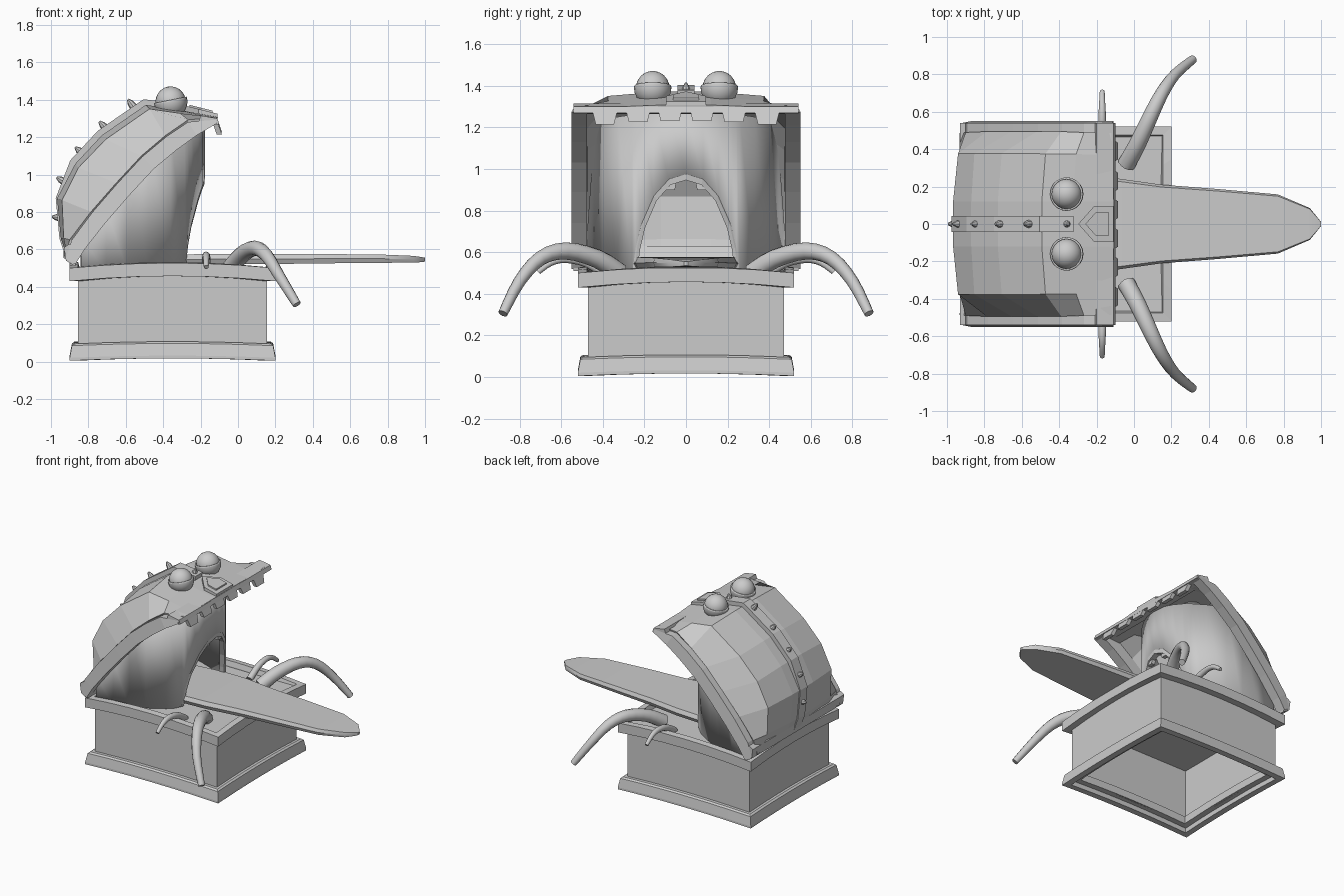
import bpy, bmesh, math
from mathutils import Vector, Matrix

if "Cube" in bpy.data.objects:
    bpy.data.objects.remove(bpy.data.objects["Cube"])

def make(name, verts, faces, smooth=None, solid=0):
    me = bpy.data.meshes.new(name)
    me.from_pydata([tuple(v) for v in verts], [], faces)
    bm = bmesh.new()
    bm.from_mesh(me)
    bmesh.ops.recalc_face_normals(bm, faces=bm.faces)
    bm.to_mesh(me)
    bm.free()
    ob = bpy.data.objects.new(name, me)
    bpy.context.collection.objects.link(ob)
    if smooth:
        bpy.ops.object.select_all(action='DESELECT')
        ob.select_set(True)
        bpy.context.view_layer.objects.active = ob
        bpy.ops.object.shade_smooth_by_angle(angle=math.radians(smooth))
    if solid:
        m = ob.modifiers.new("thickness", 'SOLIDIFY')
        m.thickness = solid
        m.offset = 0
    return ob

def loft(name, rings, closed=True, loop=False, caps=True, **kw):
    n, r = len(rings[0]), len(rings)
    faces = []
    for i in range(r if loop else r - 1):
        for j in range(n if closed else n - 1):
            a, b = i * n, (i + 1) % r * n
            k = (j + 1) % n
            faces.append((a + j, a + k, b + k, b + j))
    if closed and caps and not loop:
        faces += [tuple(range(n)), tuple(range((r - 1) * n, r * n))]
    return make(name, [v for ring in rings for v in ring], faces, **kw)

CX = -0.35
QUAD = ((-1, -1), (1, -1), (1, 1), (-1, 1))
def frame(name, hx, hy, profile, bow):
    # sweep a (offset, z) profile around a rectangle, sides arched by bow
    rings, seg = [], 6
    for a, b in zip(QUAD, QUAD[1:] + QUAD[:1]):
        for i in range(seg):
            t = i / seg
            ux, uy = a[0] + (b[0] - a[0]) * t, a[1] + (b[1] - a[1]) * t
            s = 2 * t - 1
            rings.append([(CX + ux * (hx + o), uy * (hy + o), z + bow * (1 - s * s)) for o, z in profile])
    return loft(name, rings, loop=True)

# chest base
frame("base_trim", .55, .52, [(0, .005), (0, .02), (-.012, .085), (-.025, .095), (-.09, .095), (-.09, .04), (-.045, .04), (-.045, .005)], .012)
frame("chest_walls", .505, .47, [(0, .05), (0, .48), (-.03, .48), (-.03, .05)], 0)
frame("top_trim", .55, .52, [(0, .43), (0, .50), (-.045, .505), (-.055, .47), (-.055, .43)], .027)
loft("chest_floor", [[(CX + sx * .5, sy * .47, z) for sx, sy in QUAD] for z in (.46, .49)])

# lid curves in (x, z): rim edge, panel fold, crown; the band offsets the rim
rim = [(-.87, .52), (-.82, .60), (-.71, .74), (-.58, .89), (-.45, 1.03), (-.33, 1.13), (-.22, 1.21), (-.11, 1.275)]
fold = [(-.90, .56), (-.92, .66), (-.93, .86), (-.845, 1.03), (-.70, 1.18), (-.47, 1.34), (-.31, 1.315), (-.12, 1.285)]
crown = [(-.90, .56), (-.935, .66), (-.955, .87), (-.86, 1.05), (-.72, 1.20), (-.49, 1.36), (-.33, 1.335), (-.11, 1.295)]
band = []
for i, (x, z) in enumerate(rim):
    a, b = rim[max(i - 1, 0)], rim[min(i + 1, 7)]
    d = Vector((b[0] - a[0], b[1] - a[1])).normalized()
    w = (.06, .085, .09, .09, .09, .09, .085, .02)[i]
    band.append((x - d.y * w, z + d.x * w))

# lid shell, with sides dropping to the rim bands
rings = []
for r, s, c in zip(band, fold, crown):
    pts = [(r[0], .485, r[1]), (s[0], .37, s[1])]
    rings.append(pts + [(c[0], .12, c[1]), (c[0], -.12, c[1])] + [(x, -y, z) for x, y, z in reversed(pts)])
loft("lid_shell", rings, closed=False, solid=.025)

# lid rim bands on both sides
for side in (-1, 1):
    loft("lid_side_band", [[(x, side * .475, z), (x, side * .55, z), (x2, side * .54, z2), (x2, side * .475, z2)]
                           for (x, z), (x2, z2) in zip(rim, band)])

def bar(name, sect, ys):
    return loft(name, [[(x, y, z) for x, z in sect] for y in ys])
bar("lid_front_lip", [(-.21, 1.28), (-.20, 1.315), (-.11, 1.30), (-.10, 1.27), (-.13, 1.265)], (-.54, .54))
bar("lid_back_lip", [(-.87, .51), (-.92, .54), (-.93, .61), (-.90, .63), (-.86, .56)], (-.54, .54))

# upper teeth hanging from the front lip
for y in (-.39, -.23, -.077, .077, .23, .39):
    loft("upper_tooth", [[(x + sx * .014, y + sy * w, z - .1 * y * y) for sx, sy in QUAD]
                         for x, z, w in ((-.125, 1.30, .062), (-.10, 1.23, .044))])

# centre strap and spikes
rings = []
for i, (x, z) in enumerate(crown[:7]):
    a, b = crown[max(i - 1, 0)], crown[i + 1]
    d = Vector((b[0] - a[0], b[1] - a[1])).normalized()
    h = .02 if i < 3 else .045
    rings.append([(x - d.y * k, y, z + d.x * k) for y, k in ((-.042, -.01), (.042, -.01), (.042, h), (-.042, h))])
loft("lid_strap", rings)

def spike(p, n):
    q = Vector(n).normalized().to_track_quat('Z', 'Y')
    rings = [[Vector(p) + q @ Vector((r * math.cos(k * math.pi / 4), r * math.sin(k * math.pi / 4), h)) for k in range(8)]
             for r, h in ((.022, -.01), (.017, .018), (.006, .04))]
    loft("lid_spike", rings)
for x, z, nx, nz in ((-.955, .77, -1, .1), (-.935, .965, -.9, .5), (-.84, 1.12, -.75, .65),
                     (-.715, 1.255, -.7, .75), (-.565, 1.37, -.6, .8), (-.36, 1.375, .2, 1)):
    spike((x, 0, z), (nx, 0, nz))

# latch plate with raised border
def plate(name, k, h0, h1):
    out = [(-.29, 0), (-.21, .09), (-.115, .09), (-.115, -.09), (-.21, -.09)]
    ring = [(-.19 + (x + .19) * k, y * k) for x, y in out]
    loft(name, [[(x, y, 1.315 - .25 * (x + .19) + h) for x, y in ring] for h in (h0, h1)])
plate("latch_border", 1.08, -.02, .03)
plate("latch_centre", .7, 0, .04)

# eyes with upper eyelids
def ball(name, c, r, cut=False):
    bm = bmesh.new()
    bmesh.ops.create_uvsphere(bm, u_segments=20, v_segments=12, radius=r)
    if cut:
        bmesh.ops.bisect_plane(bm, geom=bm.verts[:] + bm.edges[:] + bm.faces[:], plane_co=(0, 0, .008),
                               plane_no=(0, 0, 1), clear_outer=True)
    bmesh.ops.transform(bm, matrix=Matrix.Translation(c) @ Matrix.Rotation(-.2, 4, 'Y'), verts=bm.verts)
    v = [x.co.copy() for x in bm.verts]
    bm.verts.index_update()
    f = [[x.index for x in g.verts] for g in bm.faces]
    bm.free()
    make(name, v, f, smooth=40, solid=.012 if cut else 0)
for s in (-1, 1):
    ball("eye", (-.36, s * .16, 1.39), .081)
    ball("eyelid", (-.36, s * .16, 1.39), .084, True)

# curved throat wall with an arched mouth opening: (y, bottom z)
def wall_x(y):
    return -.84 + .65 * math.sqrt(max(0, 1 - (y / .465) ** 2))
def lid_z(x):
    for (x0, z0), (x1, z1) in zip(crown[2:], crown[3:]):
        if x0 <= x <= x1:
            return z0 + (z1 - z0) * (x - x0) / (x1 - x0)
    return 1.3
arch = [(.25, .50), (.235, .62), (.21, .73), (.15, .87), (.08, .95), (0, .975)]
half = [(.465, .48), (.455, .48), (.43, .48), (.39, .48), (.32, .48)] + arch
cols = half + [(-y, z) for y, z in reversed(half[:-1])]
rings = []
for y, zb in cols:
    x = wall_x(y)
    rings.append([(x, y, zb), (x, y, lid_z(x) - .03 - .12 * (y / .45) ** 2 - (.25 if abs(y) > .44 else 0))])
loft("throat_wall", rings, closed=False, smooth=35, solid=.025)

# raised lip round the opening
rings = []
for y, z in arch + [(-y, z) for y, z in reversed(arch[:-1])]:
    x = wall_x(y)
    rings.append([(x + dx, y * k, .5 + (z - .5) * k) for dx, k in ((.008, 1.04), (.012, 1), (.01, .94), (-.03, .94), (-.03, 1.04))])
loft("mouth_lip", rings)
for s in (-1, 1):
    loft("inner_tooth", [[(-.215 + sx * .015, s * y + sy * w, z) for sx, sy in QUAD]
                         for y, z, w in ((.08, .95, .035), (.075, .90, .022))])

# tongue: (x, half width, mid z, half thickness)
tongue = [(-.5, .24, .54, .025), (-.28, .25, .545, .028), (-.1, .245, .548, .028), (.15, .21, .548, .027),
          (.45, .187, .55, .025), (.77, .158, .55, .022), (.94, .085, .547, .018), (.985, .03, .545, .013), (1, .01, .545, .01)]
loft("tongue", [[(x, sy * w, z + sz * t) for sy, sz in ((-1, 0), (-.94, -1), (.94, -1), (1, 0), (.94, 1), (-.94, 1))]
                for x, w, z, t in tongue], smooth=30)

# tentacles
def tentacle(name, pts, r0, r1):
    for s in (1, -1):
        p = [Vector((x, s * y, z)) for x, y, z in pts]
        path = []
        for i in range(len(p) - 1):
            a, b, c, d = p[max(i - 1, 0)], p[i], p[i + 1], p[min(i + 2, len(p) - 1)]
            for t in (0, .33, .67):
                path.append(.5 * (2 * b + (c - a) * t + (2 * a - 5 * b + 4 * c - d) * t * t + (3 * b - a - 3 * c + d) * t ** 3))
        path.append(p[-1])
        rings, n = [], len(path)
        for i, c in enumerate(path):
            d = (path[min(i + 1, n - 1)] - path[max(i - 1, 0)]).normalized()
            u = d.cross(Vector((1, -s * .45, 0))).normalized()
            v = d.cross(u)
            r = r0 + (r1 - r0) * (i / (n - 1)) ** 1.4
            rings.append([c + r * (u * math.cos(k * math.pi / 6) + v * math.sin(k * math.pi / 6)) for k in range(12)])
        loft(name, rings, smooth=50)
tentacle("large_tentacle", [(-.04, .32, .50), (.02, .43, .57), (.09, .58, .606), (.15, .70, .57), (.22, .80, .46), (.315, .88, .305)], .048, .023)
tentacle("small_tentacle", [(-.17, .38, .49), (-.17, .48, .55), (-.17, .58, .568), (-.17, .65, .55), (-.17, .71, .505)], .024, .013)
